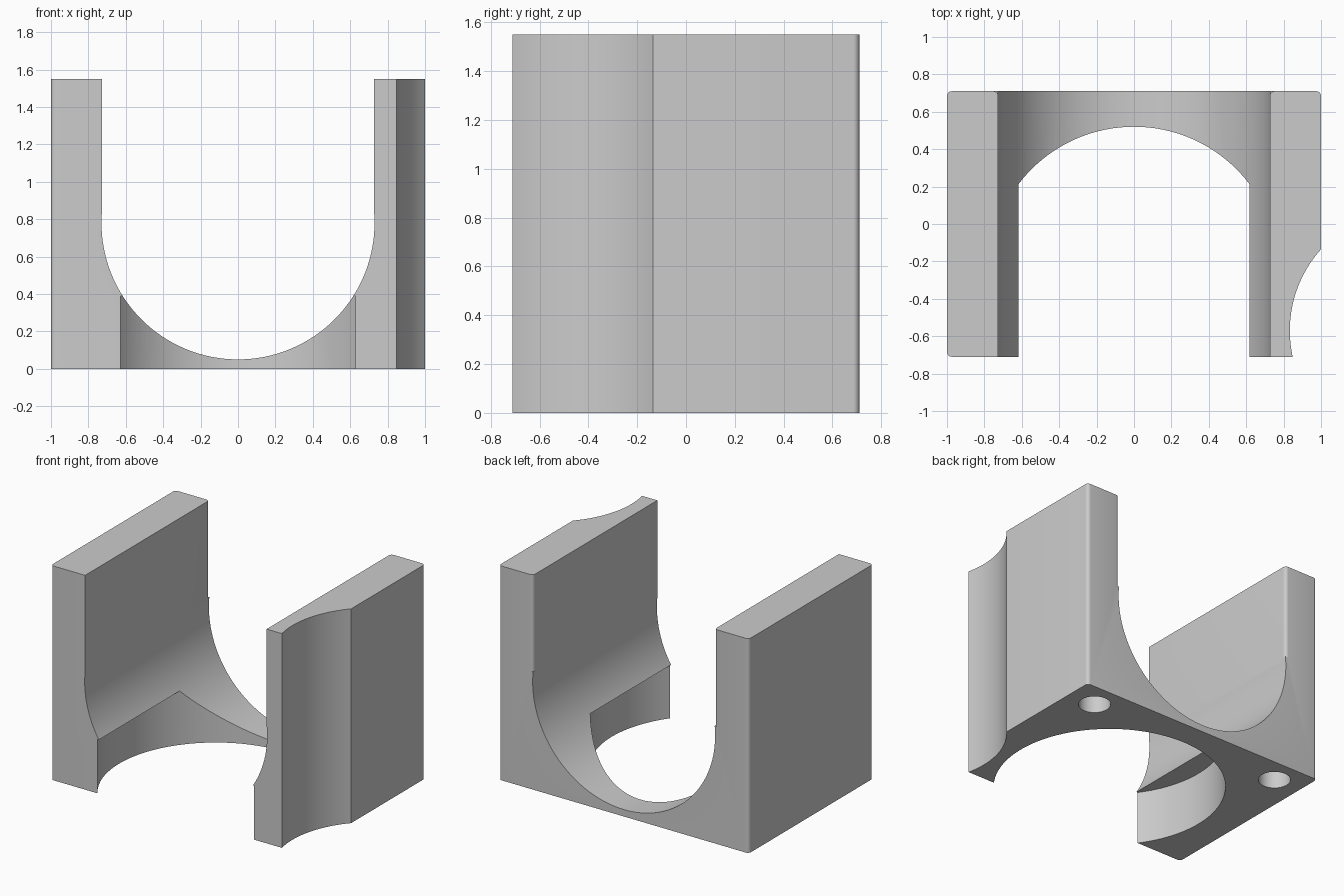
import bpy
import math

cube = bpy.data.objects.get("Cube")
if cube:
    bpy.data.objects.remove(cube, do_unlink=True)

HX, HY, H = 1.0, 0.71, 1.55      # half width, half depth, height
ROUND = 0.025                    # small vertical edge rounding
SLOT = 0.7265                    # half width of the straight slot

grey = bpy.data.materials.new("light grey")
grey.use_nodes = True
colour = (0.6, 0.6, 0.6, 1)
grey.diffuse_color = colour
grey.node_tree.nodes["Principled BSDF"].inputs["Base Color"].default_value = colour


def prism(name, outline, z0, z1):
    """Extrude an xy outline between two heights."""
    n = len(outline)
    verts = [(x, y, z) for z in (z0, z1) for x, y in outline]
    faces = [list(range(n))[::-1], list(range(n, 2 * n))]
    faces += [(i, (i + 1) % n, n + (i + 1) % n, n + i) for i in range(n)]
    mesh = bpy.data.meshes.new(name)
    mesh.from_pydata(verts, [], faces)
    mesh.materials.append(grey)
    obj = bpy.data.objects.new(name, mesh)
    bpy.context.collection.objects.link(obj)
    return obj


def arc(cx, cy, r, start, end, steps):
    angles = [math.radians(start + (end - start) * i / steps) for i in range(steps + 1)]
    return [(cx + r * math.cos(a), cy + r * math.sin(a)) for a in angles]


def circle(cx, cy, r, steps=96):
    return arc(cx, cy, r, 0, 360, steps)[:-1]


def cut(body, cutter):
    mod = body.modifiers.new(cutter.name, "BOOLEAN")
    mod.operation, mod.solver, mod.object = "DIFFERENCE", "EXACT", cutter
    bpy.context.view_layer.objects.active = body
    bpy.ops.object.modifier_apply(modifier=mod.name)
    bpy.data.objects.remove(cutter, do_unlink=True)


# Outer block: three rounded corners, the scalloped one is square
r = ROUND
outline = [(HX, -HY)]
outline += arc(HX - r, HY - r, r, 0, 90, 6)
outline += arc(r - HX, HY - r, r, 90, 180, 6)
outline += arc(r - HX, r - HY, r, 180, 270, 6)
body = prism("clamp_block", outline, 0, H)

# Round channel along the depth
channel = prism("channel_cutter", circle(0, 0, 0.73, 128), -1, 1)
channel.rotation_euler.x = math.pi / 2
channel.location.z = 0.78
cut(body, channel)

# Straight slot above the channel, flared by rounded edges at the back
flare = arc(SLOT + r, HY - r, r, 180, 90, 6)
slot = [(-SLOT, -1), (SLOT, -1)] + flare + [(SLOT + r, 1), (-SLOT - r, 1)]
slot += [(-x, y) for x, y in reversed(flare)]
cut(body, prism("slot_cutter", slot, 0.85, 2))

# Large upright bore through the floor
cut(body, prism("bore_cutter", circle(0, -0.255, 0.775, 128), -0.5, 0.39))

# Scallop down the outer front edge of the left wall
cut(body, prism("scallop_cutter", circle(1.483, -0.57, 0.65, 128), -0.5, 2))

# Blind mounting holes under the back corners
for side in (-1, 1):
    cut(body, prism("hole_cutter", circle(side * 0.785, 0.525, 0.108, 48), -0.5, 0.3))

bpy.ops.object.select_all(action="DESELECT")
body.select_set(True)
bpy.context.view_layer.objects.active = body
bpy.ops.object.shade_smooth_by_angle(angle=math.radians(25))
